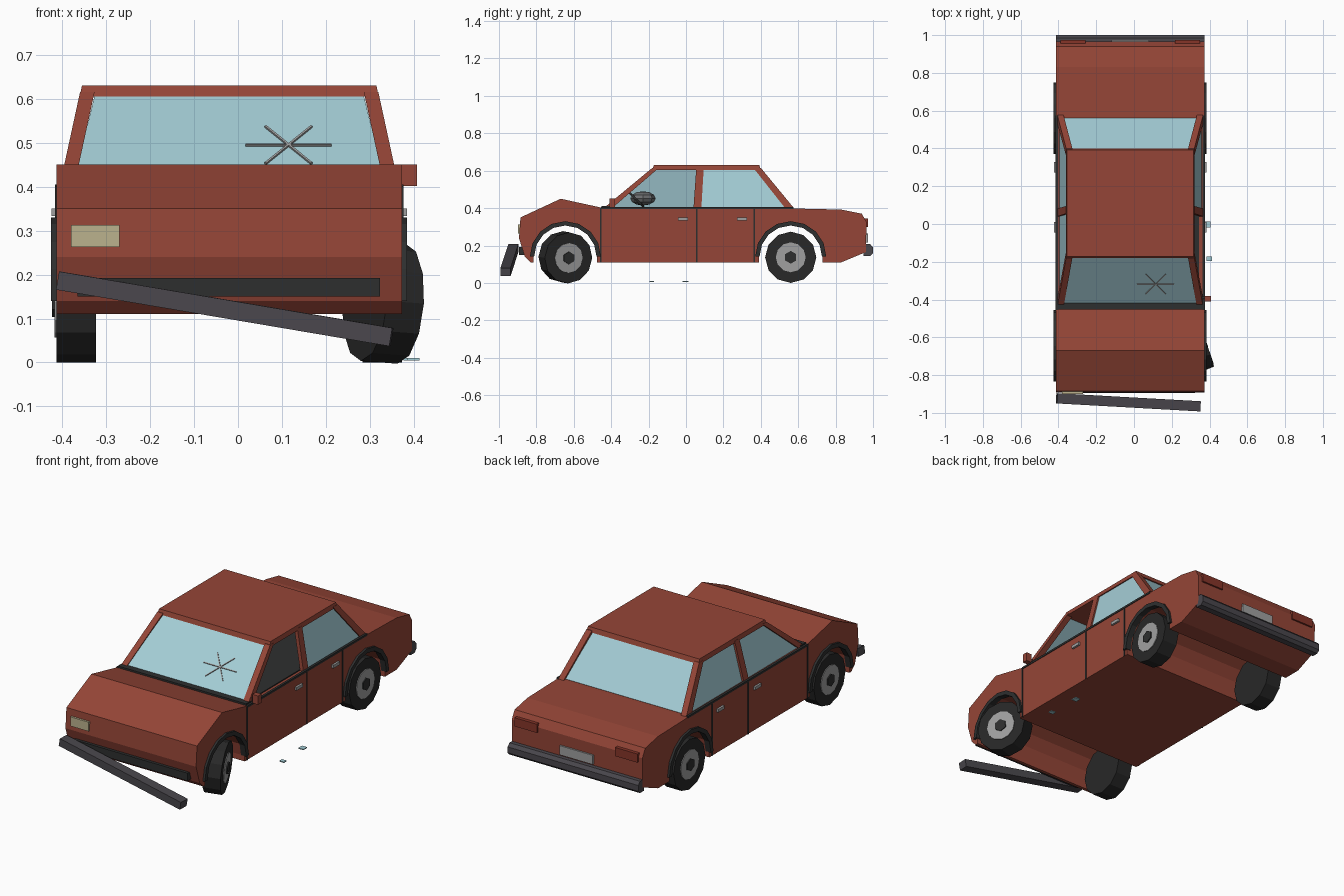
import bpy, bmesh, math
from mathutils import Matrix, Vector

if "Cube" in bpy.data.objects:
    bpy.data.objects.remove(bpy.data.objects["Cube"])

CX, HW = -0.02, 0.393          # body centre line and half width


def mat(name, r, g, b):
    m = bpy.data.materials.new(name)
    m.diffuse_color = (r, g, b, 1)
    m.use_nodes = True
    m.node_tree.nodes["Principled BSDF"].inputs["Base Color"].default_value = m.diffuse_color
    return m


RED = mat("rust red paint", 0.30, 0.060, 0.038)
GLASS = mat("pale blue glass", 0.37, 0.61, 0.67)
TRIM = mat("dark trim", 0.027, 0.028, 0.028)
BUMPER = mat("bumper grey", 0.068, 0.063, 0.073)
TYRE = mat("tyre black", 0.021, 0.021, 0.021)
METAL = mat("light metal", 0.35, 0.35, 0.35)
LAMP = mat("headlight cream", 0.50, 0.445, 0.27)
TAIL = mat("tail light red", 0.24, 0.035, 0.022)
BAG = mat("cushion grey", 0.15, 0.155, 0.16)


def finish(name, bm, material, matrix=None):
    if matrix is not None:
        bm.transform(matrix)
    bmesh.ops.recalc_face_normals(bm, faces=bm.faces)
    me = bpy.data.meshes.new(name)
    bm.to_mesh(me)
    bm.free()
    me.materials.append(material)
    ob = bpy.data.objects.new(name, me)
    bpy.context.collection.objects.link(ob)
    return ob


def loft(name, a, b, material, matrix=None):
    """Solid between two matching point loops."""
    bm = bmesh.new()
    va = [bm.verts.new(p) for p in a]
    vb = [bm.verts.new(p) for p in b]
    n = len(va)
    bm.faces.new(va)
    bm.faces.new(vb[::-1])
    for i in range(n):
        j = (i + 1) % n
        bm.faces.new((va[i], va[j], vb[j], vb[i]))
    return finish(name, bm, material, matrix)


def rect(x0, x1, y0, y1, z):
    return [(x0, y0, z), (x1, y0, z), (x1, y1, z), (x0, y1, z)]


def box(name, x0, x1, y0, y1, z0, z1, material, matrix=None):
    return loft(name, rect(x0, x1, y0, y1, z0), rect(x0, x1, y0, y1, z1), material, matrix)


def extrude_x(name, pts, x0, x1, material):
    return loft(name, [(x0, y, z) for y, z in pts], [(x1, y, z) for y, z in pts], material)


def disc(name, r, x0, x1, sides, material, matrix):
    ring = [(r * math.sin(2 * math.pi * i / sides), r * math.cos(2 * math.pi * i / sides))
            for i in range(sides)]
    return loft(name, [(x0, y, z) for y, z in ring], [(x1, y, z) for y, z in ring], material, matrix)


def arc(cy, r, n=8, cz=0.14):
    """Half circle from the rear side over the top to the front side."""
    return [(cy + r * math.cos(math.pi * i / n), cz + r * math.sin(math.pi * i / n))
            for i in range(n + 1)]


FRONT, REAR = -0.645, 0.56
WELL = 0.17

# Lower body: side profile with wheel wells, extruded across
profile = [(-0.832, 0.11), (-0.862, 0.14), (-0.893, 0.24), (-0.885, 0.35), (-0.67, 0.45),
           (-0.45, 0.402), (0.575, 0.398), (0.83, 0.392), (0.94, 0.37), (0.965, 0.325),
           (0.962, 0.165), (0.83, 0.11)]
for cy in (REAR, FRONT):
    profile += [(cy + WELL, 0.11)] + arc(cy, WELL) + [(cy - WELL, 0.11)]
extrude_x("body", profile, CX - HW, CX + HW, RED)

# Cabin deck and cowl
box("cabin_deck", CX - 0.365, CX + 0.365, -0.41, 0.54, 0.397, 0.406, TRIM)
box("cowl", CX - 0.385, CX + 0.385, -0.452, -0.405, 0.395, 0.412, TRIM)

# Roof
loft("roof", rect(CX - 0.34, CX + 0.34, -0.18, 0.4, 0.605),
     rect(CX - 0.335, CX + 0.335, -0.172, 0.392, 0.63), RED)


def side_pt(s, y, z, inset=0.0):
    """Point on the sloping cabin side."""
    return Vector((CX + s * (0.386 - (z - 0.40) * 0.217 - inset), y, z))


def panel(name, pts, material, thick=0.004):
    q = [Vector(p) for p in pts]
    n = (q[1] - q[0]).cross(q[3] - q[0]).normalized() * thick
    return loft(name, q, [p + n for p in q], material)


def pillar(name, s, y0, y1, y2, y3, w=0.033):
    """Leaning post: base y0..y1, top y2..y3."""
    a = [side_pt(s, y, 0.40, i) for y, i in ((y0, 0), (y1, 0), (y1, w), (y0, w))]
    b = [side_pt(s, y, 0.615, i) for y, i in ((y2, 0), (y3, 0), (y3, w), (y2, w))]
    loft(name, a, b, RED)


for s, side in ((-1, "left"), (1, "right")):
    # Pillars
    pillar("front_pillar_" + side, s, -0.44, -0.395, -0.18, -0.145)
    pillar("middle_pillar_" + side, s, 0.04, 0.082, 0.055, 0.095, 0.02)
    pillar("rear_pillar_" + side, s, 0.53, 0.577, 0.36, 0.40)
    # Side glass; the right front pane is missing
    panes = {"rear": ((0.075, 0.40), (0.535, 0.40), (0.365, 0.61), (0.09, 0.61))}
    if s < 0:
        panes["front"] = ((-0.40, 0.40), (0.045, 0.40), (0.06, 0.61), (-0.155, 0.61))
    for k, p in panes.items():
        panel(k + "_window_" + side, [side_pt(s, y, z, 0.012) for y, z in p], GLASS)
    # Belt line, door seams, arch trims
    x = CX + s * HW
    lo, hi = sorted((x - s * 0.01, x + s * 0.003))
    box("belt_strip_" + side, lo, hi, -0.455, 0.575, 0.394, 0.405, TRIM)
    for i, y in enumerate((-0.455, 0.058, 0.366)):
        box(f"door_seam_{side}_{i}", lo, hi, y - 0.004, y + 0.004, 0.11, 0.40, TRIM)
    for cy, end in ((FRONT, "front"), (REAR, "rear")):
        extrude_x(f"{end}_arch_trim_{side}", arc(cy, 0.19) + arc(cy, 0.167)[::-1],
                  x - s * 0.02, x + s * 0.012, TRIM)
    # Door handles
    for i, y in enumerate((-0.017, 0.30)):
        a, b = sorted((x, x + s * 0.011))
        box(f"door_handle_{side}_{i}", a, b, y - 0.027, y + 0.027, 0.333, 0.35, METAL)
    # Tail lights
    c = CX + s * 0.303
    box("tail_light_" + side, c - 0.067, c + 0.067, 0.955, 0.974, 0.298, 0.345, TAIL)

# Windscreen and rear window
for name, yb, yt in (("windscreen", -0.425, -0.168), ("rear_window", 0.56, 0.388)):
    panel(name, [(CX - 0.355, yb, 0.402), (CX + 0.355, yb, 0.402),
                 (CX + 0.305, yt, 0.61), (CX - 0.305, yt, 0.61)], GLASS, 0.003)

# Starburst crack lying on the windscreen
slope = math.atan2(0.208, 0.257)
crack = Matrix.Translation((0.115, -0.317, 0.493)) @ Matrix.Rotation(slope, 4, 'X')
for i, (ang, half) in enumerate(((0, 0.098), (52, 0.085), (-52, 0.085))):
    box(f"crack_{i}", -half, half, -0.0025, 0.0025, -0.002, 0.005, METAL,
        crack @ Matrix.Rotation(math.radians(ang), 4, 'Z'))

# Steering wheel and inflated cushion
tilt = Matrix.Translation((0.13, -0.267, 0.447)) @ Matrix.Rotation(math.radians(-45), 4, 'X')
disc("steering_wheel", 0.062, -0.005, 0.005, 10, TRIM, tilt @ Matrix.Rotation(math.pi / 2, 4, 'Y'))
bm = bmesh.new()
bmesh.ops.create_uvsphere(bm, u_segments=8, v_segments=6, radius=1)
finish("inflated_cushion", bm, BAG,
       Matrix.Translation((0.13, -0.23, 0.452)) @ Matrix.Diagonal((0.07, 0.068, 0.038, 1)))


# Wheels
def wheel(name, x, y, s, turn=0.0, lean=0.0):
    m = (Matrix.Translation((x, y, 0.137)) @ Matrix.Rotation(math.radians(turn), 4, 'Z')
         @ Matrix.Rotation(math.radians(lean), 4, 'Y'))
    disc(name + "_tyre", 0.137, -0.045, 0.045, 12, TYRE, m)
    disc(name + "_rim", 0.08, s * 0.04, s * 0.049, 12, METAL, m)
    disc(name + "_cap", 0.034, s * 0.045, s * 0.055, 6, TRIM, m)


wheel("front_wheel_left", -0.368, FRONT, -1)
wheel("front_wheel_right", 0.33, FRONT, 1, 22, 4)
wheel("rear_wheel_left", -0.368, REAR, -1)
wheel("rear_wheel_right", 0.328, REAR, 1)

# Front: single headlight, bumper mount, hanging bumper
box("headlight", -0.38, -0.27, -0.899, -0.87, 0.263, 0.313, LAMP)
box("bumper_mount", -0.365, 0.323, -0.894, -0.85, 0.15, 0.192, TRIM)
box("loose_bumper", -0.385, 0.385, -0.027, 0.027, -0.021, 0.021, BUMPER,
    Matrix.Translation((-0.03, -0.944, 0.122)) @ Matrix.Rotation(math.radians(-3.2), 4, 'Z')
    @ Matrix.Rotation(math.radians(9.6), 4, 'Y'))

# Rear: bumper with chamfered edge, number plate
extrude_x("rear_bumper", [(0.95, 0.143), (0.985, 0.143), (1.0, 0.158), (1.0, 0.19),
                          (0.985, 0.207), (0.95, 0.207)], CX - HW, CX + HW, BUMPER)
box("rear_plate", -0.12, 0.08, 0.955, 0.973, 0.215, 0.265, METAL)

# Wing mirror on the right
box("mirror_arm", 0.355, 0.385, -0.398, -0.385, 0.405, 0.425, TRIM)
box("mirror", 0.373, 0.407, -0.41, -0.38, 0.402, 0.45, RED)

# Glass shards on the ground
box("shard_a", 0.376, 0.406, -0.018, 0.014, 0.005, 0.01, GLASS)
box("shard_b", 0.385, 0.413, -0.195, -0.172, 0.005, 0.01, GLASS)
